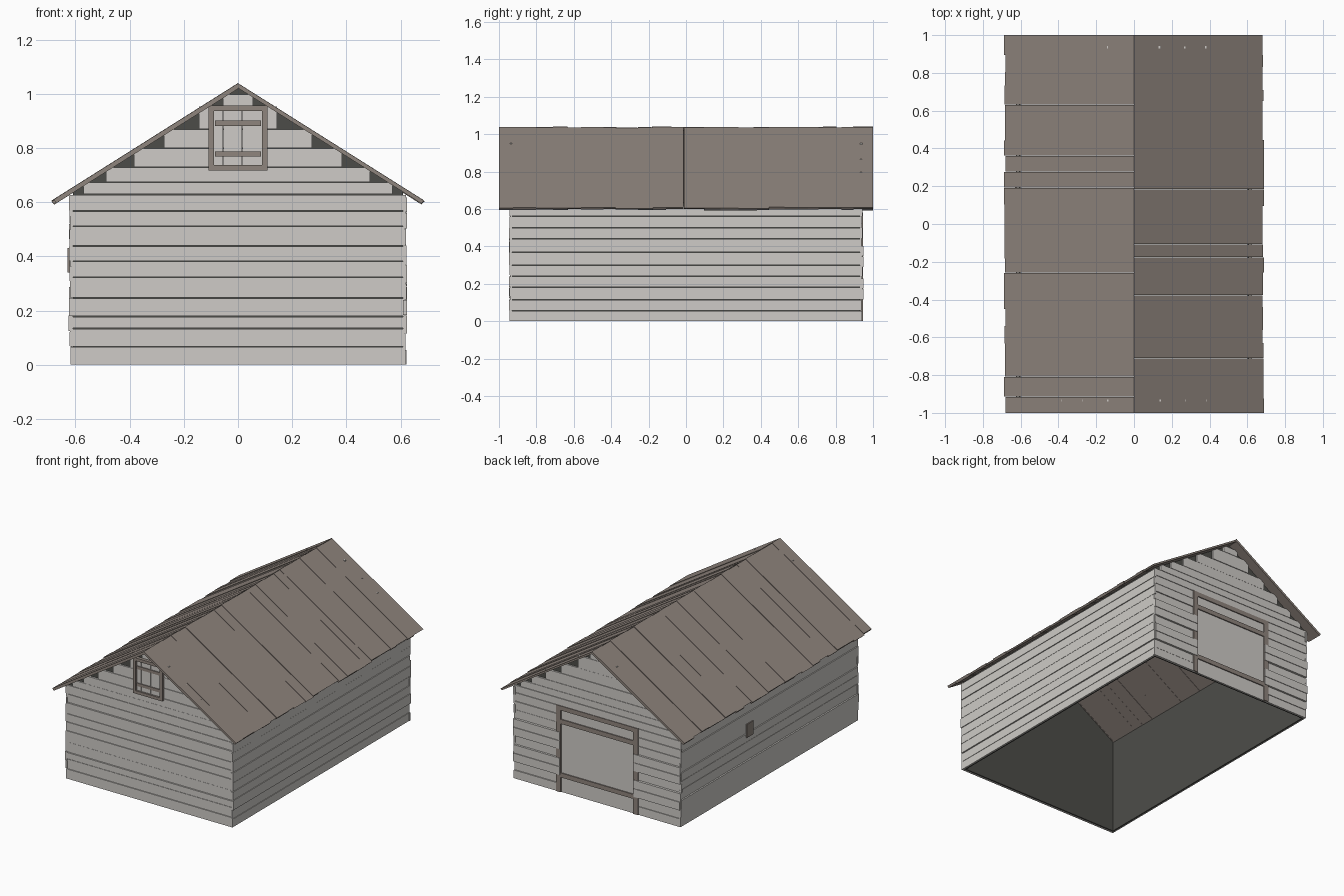
import bpy, bmesh, random

random.seed(4)
if "Cube" in bpy.data.objects:
    bpy.data.objects.remove(bpy.data.objects["Cube"], do_unlink=True)


def material(name, rgb):
    m = bpy.data.materials.new(name)
    m.use_nodes = True
    m.diffuse_color = (*rgb, 1)
    bsdf = m.node_tree.nodes["Principled BSDF"]
    bsdf.inputs["Base Color"].default_value = (*rgb, 1)
    bsdf.inputs["Roughness"].default_value = 0.9
    return m


SIDING = material("pale siding", (0.62, 0.60, 0.57))
WOOD = material("brown wood", (0.274, 0.233, 0.205))
DARK = material("dark inner wall", (0.073, 0.073, 0.066))

APEX, SLOPE = 1.022, 0.63      # underside of the roof: z = APEX - SLOPE * |x|
HALF_W, HALF_L = 0.61, 0.93    # inner shell
WALL_TOP = 0.63


def prism(bm, profile, y0, y1):
    """Extrude an (x, z) outline from y0 to y1."""
    face = bm.faces.new([bm.verts.new((x, y0, z)) for x, z in profile])
    out = bmesh.ops.extrude_face_region(bm, geom=[face])
    verts = [v for v in out["geom"] if isinstance(v, bmesh.types.BMVert)]
    bmesh.ops.translate(bm, verts=verts, vec=(0, y1 - y0, 0))


def box(bm, x0, x1, y0, y1, z0, z1):
    prism(bm, [(x0, z0), (x1, z0), (x1, z1), (x0, z1)], y0, y1)


def finish(name, bm, mat):
    bmesh.ops.recalc_face_normals(bm, faces=bm.faces)
    mesh = bpy.data.meshes.new(name)
    bm.to_mesh(mesh)
    bm.free()
    mesh.materials.append(mat)
    obj = bpy.data.objects.new(name, mesh)
    bpy.context.collection.objects.link(obj)


def rows(top, step):
    """Uneven board heights from the ground up to top."""
    count = round(top / step)
    inner = [top * i / count + random.uniform(-0.01, 0.01) for i in range(1, count)]
    edges = [0, *inner, top]
    return list(zip(edges, edges[1:]))


def jitter(a=0.004):
    return random.uniform(-a, a)


# Dark inner shell, open at the bottom
bm = bmesh.new()
eave = APEX - SLOPE * HALF_W
gable = [(-HALF_W, 0), (HALF_W, 0), (HALF_W, eave), (0, APEX + 0.004), (-HALF_W, eave)]
for s in (-1, 1):
    prism(bm, gable, s * HALF_L, s * (HALF_L - 0.01))
    box(bm, s * HALF_W, s * (HALF_W - 0.01), -HALF_L, HALF_L, 0, eave)
finish("inner_wall", bm, DARK)

# Long side siding
for name, s in (("left_siding", 1), ("right_siding", -1)):
    bm = bmesh.new()
    for z0, z1 in rows(WALL_TOP - 0.01, 0.062):
        thick = 0.011 + jitter()
        box(bm, s * HALF_W, s * (HALF_W + thick),
            -HALF_L - 0.013 + jitter(), HALF_L + 0.011 + jitter(), z0, z1 - 0.003)
    finish(name, bm, SIDING)

# Gable boards with stepped ends under the roof
GABLE_ROWS = [(0.63, 0.675), (0.675, 0.73), (0.73, 0.80), (0.80, 0.87), (0.87, 0.955), (0.955, 1.0)]


def gable_boards(bm, s):
    for z0, z1 in GABLE_ROWS:
        half = (APEX - z0 - 0.72 * (z1 - z0)) / SLOPE
        box(bm, -half, half, s * HALF_L, s * (HALF_L + 0.011 + jitter(0.002)), z0, z1 - 0.002)


# Front wall
bm = bmesh.new()
for z0, z1 in rows(WALL_TOP, 0.062):
    box(bm, -0.62 + jitter(), 0.62 + jitter(), -HALF_L,
        -HALF_L - 0.011 + jitter(0.003), z0, z1 - 0.003)
gable_boards(bm, -1)
finish("front_siding", bm, SIDING)

# Back wall, boards on each side of the door; some run over the door posts
bm = bmesh.new()
step = 0.58 / 10
for i in range(10):
    z0, z1 = i * step, (i + 1) * step
    over = i in (2, 3, 5, 6)
    for s in (-1, 1):
        thick = 0.019 if over else 0.010 + jitter(0.002)
        box(bm, s * (0.275 if over else 0.29), s * (0.62 + jitter()),
            HALF_L, HALF_L + thick, z0, z1 - 0.003)
box(bm, -0.62, 0.62, HALF_L, HALF_L + 0.011, 0.58, 0.627)
gable_boards(bm, 1)
finish("back_siding", bm, SIDING)

# Barn door
bm = bmesh.new()
box(bm, -0.27, 0.27, HALF_L, HALF_L + 0.008, 0, 0.56)
finish("door_panel", bm, SIDING)
bm = bmesh.new()
for s in (-1, 1):
    box(bm, s * 0.27, s * 0.305, HALF_L, HALF_L + 0.016, 0, 0.58)
for z in (0.10, 0.46, 0.55):
    box(bm, -0.27, 0.27, HALF_L, HALF_L + 0.015, z, z + 0.03)
finish("door_frame", bm, WOOD)

# Loft hatch
FACE = -HALF_L - 0.008
bm = bmesh.new()
for x0, x1 in ((-0.09, -0.056), (-0.054, 0.014), (0.016, 0.09)):
    box(bm, x0, x1, FACE, FACE - 0.010, 0.735, 0.94)
finish("hatch_panel", bm, SIDING)
bm = bmesh.new()
for s in (-1, 1):
    box(bm, s * 0.089, s * 0.109, FACE, FACE - 0.022, 0.717, 0.957)
for z in (0.717, 0.937):
    box(bm, -0.089, 0.089, FACE, FACE - 0.022, z, z + 0.02)
for z in (0.768, 0.882):
    box(bm, -0.085, 0.085, FACE, FACE - 0.016, z, z + 0.02)
finish("hatch_frame", bm, WOOD)

# Small side window
bm = bmesh.new()
box(bm, -HALF_W - 0.010, -HALF_W - 0.019, 0.18, 0.25, 0.34, 0.43)
finish("side_window", bm, WOOD)

# Roof planks
PLANKS = 22
for name, s in (("left_roof", 1), ("right_roof", -1)):
    bm = bmesh.new()
    cuts = [-1 + 2 * i / PLANKS + jitter(0.018) for i in range(1, PLANKS)]
    cuts = [-1, *cuts, 1]
    for y0, y1 in zip(cuts, cuts[1:]):
        end = 0.684 + jitter(0.005)
        top = 1.037 + jitter(0.003)
        low = APEX - 0.002 + jitter(0.002)
        prism(bm, [(0, low), (s * (end - 0.01), low - SLOPE * (end - 0.01)),
                   (s * end, top - SLOPE * end), (0, top)], y0, y1 - 0.0005)
    finish(name, bm, WOOD)
